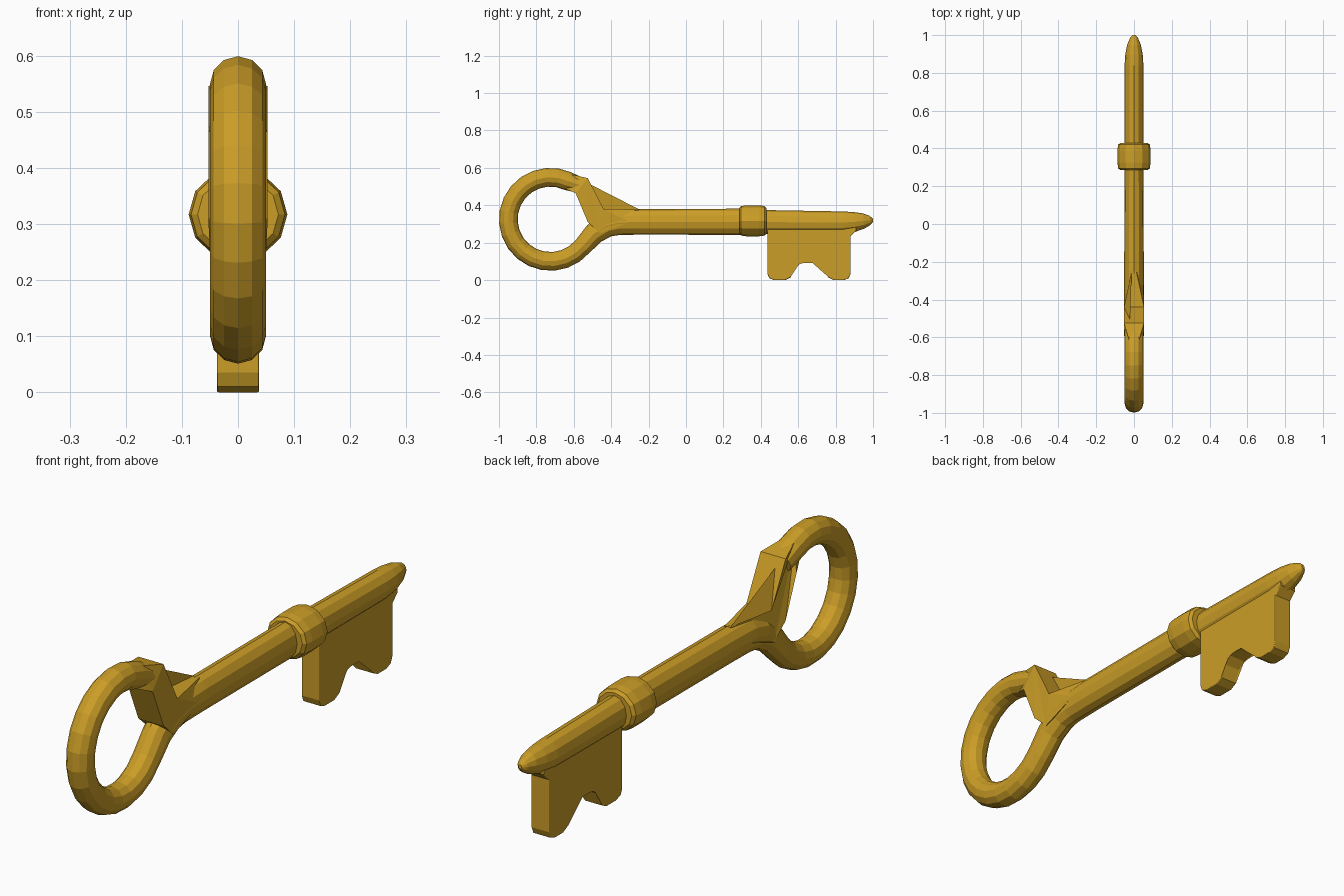
import bpy, bmesh, math
from mathutils import Vector

if "Cube" in bpy.data.objects:
    bpy.data.objects.remove(bpy.data.objects["Cube"])

gold = bpy.data.materials.new("gold")
gold.diffuse_color = (0.60, 0.34, 0.02, 1)
gold.use_nodes = True
gold.node_tree.nodes["Principled BSDF"].inputs["Base Color"].default_value = gold.diffuse_color


def finish(name, bm):
    bmesh.ops.recalc_face_normals(bm, faces=bm.faces[:])
    me = bpy.data.meshes.new(name)
    bm.to_mesh(me)
    bm.free()
    me.materials.append(gold)
    ob = bpy.data.objects.new(name, me)
    bpy.context.collection.objects.link(ob)
    return ob


def sweep(name, path, sides=12):
    """Oval tube along a (y, z, in-plane radius, x radius) path."""
    bm = bmesh.new()
    rings = []
    for i, (y, z, rn, rx) in enumerate(path):
        a, b = path[max(i - 1, 0)], path[min(i + 1, len(path) - 1)]
        t = Vector((0, b[0] - a[0], b[1] - a[1])).normalized()
        n = Vector((0, -t.z, t.y))
        ring = []
        for k in range(sides):
            w = 2 * math.pi * k / sides
            p = Vector((math.sin(w) * rx, y, z)) + n * (math.cos(w) * rn)
            ring.append(bm.verts.new(p))
        rings.append(ring)
    for r, s in zip(rings, rings[1:]):
        for k in range(sides):
            j = (k + 1) % sides
            bm.faces.new((r[k], r[j], s[j], s[k]))
    bm.faces.new(rings[0])
    bm.faces.new(rings[-1])
    return finish(name, bm)


def prism(name, outline):
    """Plate from a (y, z, half thickness) outline."""
    bm = bmesh.new()
    left = [bm.verts.new((-h, y, z)) for y, z, h in outline]
    right = [bm.verts.new((h, y, z)) for y, z, h in outline]
    caps = [bm.faces.new(left), bm.faces.new(right)]
    for i in range(len(left)):
        j = (i + 1) % len(left)
        bm.faces.new((left[i], left[j], right[j], right[i]))
    bmesh.ops.triangulate(bm, faces=caps)
    return finish(name, bm)


# Bow ring flowing through the neck into the shaft
path = [(-0.56, 0.505, 0.042, 0.05)]
for deg in range(65, 321, 15):
    a = math.radians(deg)
    path.append((-0.725 + 0.225 * math.cos(a), 0.325 + 0.225 * math.sin(a), 0.05, 0.05))
path += [(-0.49, 0.25, 0.058, 0.05), (-0.425, 0.293, 0.064, 0.052),
         (-0.36, 0.308, 0.067, 0.052), (-0.25, 0.311, 0.068, 0.052),
         (0.30, 0.312, 0.07, 0.05)]
sweep("bow_and_shaft", path)

# Angular strut joining the top of the bow to the shaft
prism("bow_strut", [
    (-0.62, 0.567, 0.025), (-0.525, 0.545, 0.053), (-0.44, 0.38, 0.053),
    (-0.25, 0.378, 0.012), (-0.30, 0.31, 0.05), (-0.46, 0.25, 0.05),
    (-0.525, 0.31, 0.053), (-0.59, 0.465, 0.053), (-0.65, 0.49, 0.025)])

# Collar
sweep("collar", [(y, 0.317, r, r * 1.06) for y, r in
                 [(0.285, 0.068), (0.295, 0.079), (0.325, 0.083),
                  (0.39, 0.083), (0.42, 0.079), (0.43, 0.068)]])

# Shaft end with rounded tip
sweep("shaft_tip", [(0.40, 0.310, 0.065, 0.05), (0.84, 0.308, 0.059, 0.05),
                    (0.90, 0.311, 0.053, 0.046), (0.95, 0.316, 0.041, 0.036),
                    (0.985, 0.319, 0.024, 0.021), (1.0, 0.32, 0.008, 0.007)])

# Toothed bit with rounded rim
bit = prism("bit", [(y, z, 0.037) for y, z in [
    (0.435, 0.30), (0.435, 0.035), (0.445, 0.01), (0.47, 0.0), (0.53, 0.0),
    (0.56, 0.015), (0.58, 0.065), (0.61, 0.09), (0.66, 0.097), (0.71, 0.09),
    (0.74, 0.065), (0.76, 0.015), (0.79, 0.0), (0.845, 0.0), (0.87, 0.01),
    (0.88, 0.035), (0.88, 0.235), (0.91, 0.265), (0.91, 0.30)]])
bev = bit.modifiers.new("rounded_rim", 'BEVEL')
bev.width = 0.02
bev.segments = 3
bev.limit_method = 'ANGLE'
bev.angle_limit = math.radians(75)
